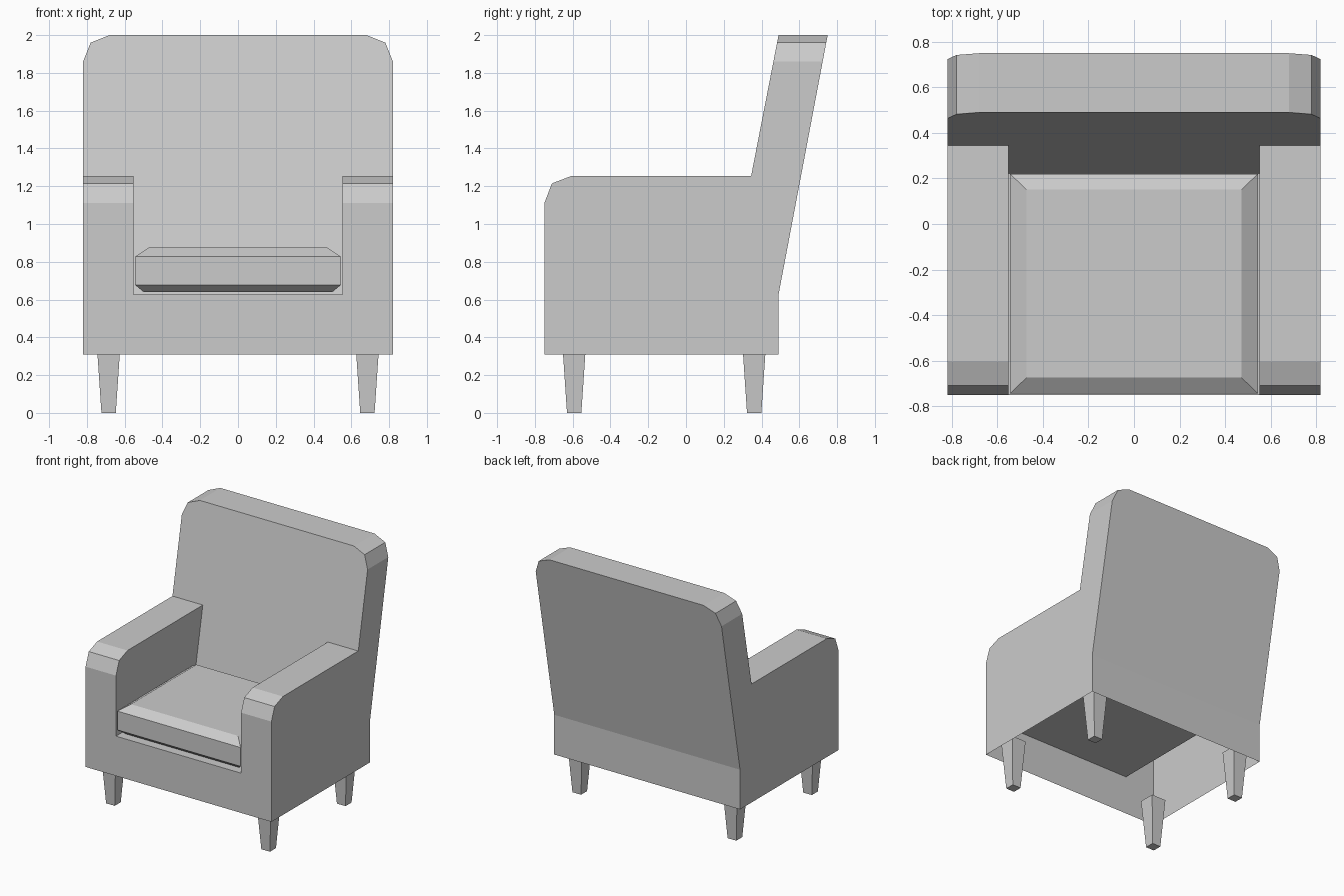
import bpy, bmesh

if "Cube" in bpy.data.objects:
    bpy.data.objects.remove(bpy.data.objects["Cube"])

X, XI = 0.82, 0.552            # outer half width, inner arm half width
Y0, YB = -0.75, 0.49           # front and lower back
Z0, ZS, ZA = 0.31, 0.627, 1.255  # skirt bottom, seat deck, arm top


def finish(name, bm):
    bmesh.ops.remove_doubles(bm, verts=bm.verts, dist=1e-4)
    bmesh.ops.recalc_face_normals(bm, faces=bm.faces)
    bmesh.ops.dissolve_limit(bm, angle_limit=0.01, verts=bm.verts, edges=bm.edges)
    mesh = bpy.data.meshes.new(name)
    bm.to_mesh(mesh)
    bm.free()
    ob = bpy.data.objects.new(name, mesh)
    bpy.context.collection.objects.link(ob)
    return ob


def front(z):                  # sloped front of the backrest
    return 0.345 + (z - ZA) * (0.49 - 0.345) / (2 - ZA)


def back(z):                   # sloped rear of the backrest
    return YB + (z - ZS) * (0.75 - YB) / (2 - ZS)


# Upholstered frame: hollow shell, open underneath
arm = [(Y0, 1.11), (-0.71, 1.215), (-0.605, ZA), (front(ZA), ZA)]
top = [(X, 1.86), (0.78, 1.96), (0.68, 2.0), (0, 2.0)]

faces = []
faces.append([(X, y, z) for y, z in [(Y0, Z0)] + arm + [
    (front(1.86), 1.86), (back(1.86), 1.86), (YB, ZS), (YB, Z0)]])
faces.append([(XI, y, z) for y, z in [(Y0, ZS)] + arm + [(front(ZS), ZS)]])
for (ya, za), (yb, zb) in zip(arm, arm[1:]):
    faces.append([(XI, ya, za), (X, ya, za), (X, yb, zb), (XI, yb, zb)])
faces.append([(x, Y0, z) for x, z in [
    (0, Z0), (X, Z0), (X, 1.11), (XI, 1.11), (XI, ZS), (0, ZS)]])
faces.append([(0, Y0, ZS), (XI, Y0, ZS), (XI, front(ZS), ZS), (0, front(ZS), ZS)])
faces.append([(x, front(z), z) for x, z in [(0, ZS), (XI, ZS), (XI, ZA), (X, ZA)] + top])
faces.append([(x, back(z), z) for x, z in [(0, ZS), (X, ZS)] + top])
faces.append([(0, YB, Z0), (X, YB, Z0), (X, YB, ZS), (0, YB, ZS)])
for (xa, za), (xb, zb) in zip(top, top[1:]):
    faces.append([(xa, front(za), za), (xa, back(za), za),
                  (xb, back(zb), zb), (xb, front(zb), zb)])

bm = bmesh.new()
for s in (1, -1):
    for f in faces:
        bm.faces.new([bm.verts.new((s * x, y, z)) for x, y, z in f])
finish("armchair_frame", bm)


def stacked(name, cx, cy, rings):
    """Closed solid from rectangular rings (half x, half y, z)."""
    bm = bmesh.new()
    loops = [[bm.verts.new((cx + sx * hx, cy + sy * hy, z))
              for sx, sy in ((-1, -1), (1, -1), (1, 1), (-1, 1))]
             for hx, hy, z in rings]
    for a, b in zip(loops, loops[1:]):
        for i in range(4):
            j = (i + 1) % 4
            bm.faces.new((a[i], a[j], b[j], b[i]))
    bm.faces.new(loops[0][::-1])
    bm.faces.new(loops[-1])
    return finish(name, bm)


# Seat cushion with chamfered top and bottom
stacked("seat_cushion", 0, -0.262, [
    (0.50, 0.438, 0.64), (0.544, 0.482, 0.677),
    (0.544, 0.482, 0.827), (0.472, 0.413, 0.875)])

# Tapered legs
for side, sx in (("left", -1), ("right", 1)):
    for end, cy in (("front", -0.592), ("back", 0.361)):
        stacked(f"{end}_{side}_leg", sx * 0.685, cy,
                [(0.038, 0.038, 0), (0.065, 0.065, 0.40)])
